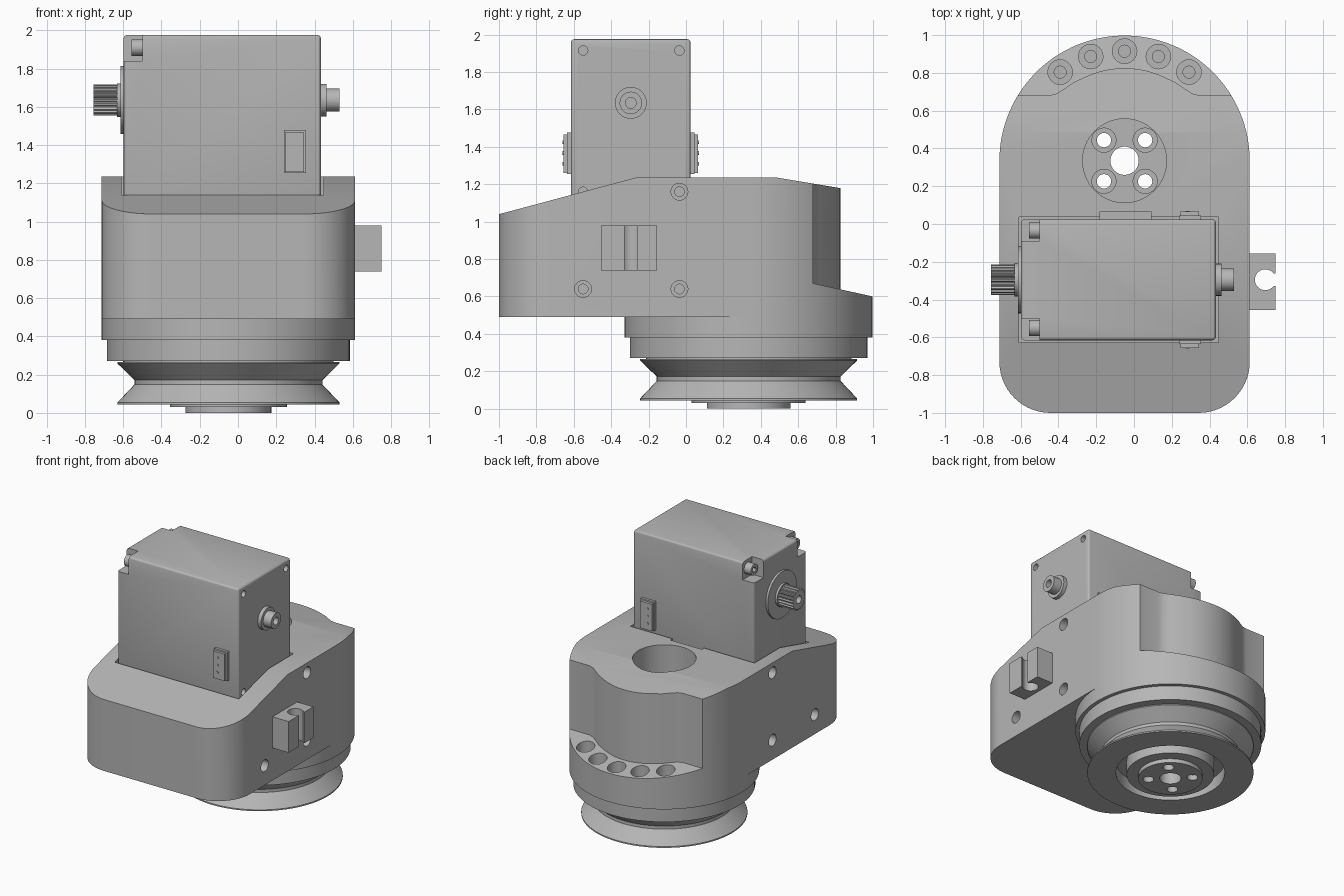
import bpy, bmesh
from math import sin, cos, pi, radians

cube = bpy.data.objects.get("Cube")
if cube:
    bpy.data.objects.remove(cube)

grey = bpy.data.materials.new("plain_grey")
grey.use_nodes = True
GREY = (0.47, 0.47, 0.47, 1)
grey.diffuse_color = GREY
grey.node_tree.nodes["Principled BSDF"].inputs["Base Color"].default_value = GREY

CX, CY = -0.05, 0.335      # axis of the wheel and rounded back
R = 0.6625                 # radius of the rounded back
BORE = 0.222
SY, SZ = -0.295, 1.635     # motor shaft axis
PLACE = {"x": lambda a, b, h: (h, a, b),
         "y": lambda a, b, h: (a, h, b),
         "z": lambda a, b, h: (a, b, h)}


def finish(name, bm):
    bmesh.ops.recalc_face_normals(bm, faces=bm.faces)
    mesh = bpy.data.meshes.new(name)
    bm.to_mesh(mesh)
    bm.free()
    mesh.materials.append(grey)
    ob = bpy.data.objects.new(name, mesh)
    bpy.context.collection.objects.link(ob)
    return ob


def prism(name, pts, axis, lo, hi):
    """Extrude a flat outline along an axis; lo may be a rule of (a, b)."""
    bm = bmesh.new()
    low = lo if callable(lo) else lambda a, b: lo
    v0 = [bm.verts.new(PLACE[axis](a, b, low(a, b))) for a, b in pts]
    v1 = [bm.verts.new(PLACE[axis](a, b, hi)) for a, b in pts]
    bm.faces.new(v0)
    bm.faces.new(v1)
    for i in range(len(pts)):
        j = (i + 1) % len(pts)
        bm.faces.new((v0[i], v0[j], v1[j], v1[i]))
    return finish(name, bm)


def arc(a, b, r, start=0, end=360, n=32):
    full = end - start == 360
    return [(a + r * cos(radians(start + (end - start) * i / n)),
             b + r * sin(radians(start + (end - start) * i / n)))
            for i in range(n if full else n + 1)]


def cyl(name, a, b, r, axis, lo, hi, n=32):
    return prism(name, arc(a, b, r, n=n), axis, lo, hi)


def box(name, x0, x1, y0, y1, z0, z1):
    return prism(name, [(x0, y0), (x1, y0), (x1, y1), (x0, y1)], "z", z0, z1)


def lathe(name, profile, n=96):
    """Spin a closed (radius, z) profile round the wheel axis."""
    bm = bmesh.new()
    rings = [[bm.verts.new((CX + r * cos(2 * pi * i / n), CY + r * sin(2 * pi * i / n), z))
              for r, z in profile] for i in range(n)]
    m = len(profile)
    for i in range(n):
        p, q = rings[i], rings[(i + 1) % n]
        for k in range(m):
            l = (k + 1) % m
            bm.faces.new((p[k], q[k], q[l], p[l]))
    return finish(name, bm)


def apply_modifiers(ob):
    dg = bpy.context.evaluated_depsgraph_get()
    ob.data = bpy.data.meshes.new_from_object(ob.evaluated_get(dg))
    ob.modifiers.clear()


def cut(ob, tool, operation="DIFFERENCE"):
    mod = ob.modifiers.new("cut", "BOOLEAN")
    mod.operation, mod.solver, mod.object = operation, "EXACT", tool
    bpy.context.view_layer.update()
    apply_modifiers(ob)
    bpy.data.objects.remove(tool)


def bevel(ob, width, segments=3):
    mod = ob.modifiers.new("bevel", "BEVEL")
    mod.width, mod.segments = width, segments
    bpy.context.view_layer.update()
    apply_modifiers(ob)


# Housing: rounded plan trimmed by the sloping side profile
left, right, fr = CX - R, CX + R, 0.27
plan = (arc(CX, CY, R, 0, 180, 64)
        + arc(left + fr, -1 + fr, fr, 180, 270, 14)
        + arc(right - fr, -1 + fr, fr, 270, 360, 14))
housing = prism("housing", plan, "z", 0.49, 1.4)
side = [(-1.1, 0.3), (1.1, 0.3), (1.1, 1.133), (0.82, 1.18),
        (0.49, 1.235), (-0.27, 1.235), (-1.1, 1.013)]
cut(housing, prism("trim", side, "x", -1, 1), "INTERSECT")

# Back notch with a sloping ledge
wing = [(0.9, 0.68), (0.4, 0.68), (0.36, 0.69), (0.32, 0.715), (0.27, 0.75)]
notch = ([(CX + d, y) for d, y in wing]
         + arc(CX, CY, 0.49, 63, 117, 20)
         + [(CX - d, y) for d, y in reversed(wing)]
         + [(CX - 0.9, 1.2), (CX + 0.9, 1.2)])
cut(housing, prism("notch", notch, "z", lambda a, b: 0.67 - 0.22 * (b - 0.68), 1.5))

# Ledge screw holes
for k in range(-2, 3):
    t = radians(90 + 18 * k)
    hx, hy = CX + 0.58 * cos(t), CY + 0.58 * sin(t)
    cut(housing, cyl("hole", hx, hy, 0.065, "z", 0.52, 0.9, 24))
    cut(housing, cyl("hole", hx, hy, 0.032, "z", 0.47, 0.9, 16))

# Central bore, motor pocket and cable slot
cut(housing, cyl("bore", CX, CY, BORE, "z", 0.3, 1.5, 64))
cut(housing, box("pocket", -0.61, 0.447, -0.627, 0.038, 1.08, 1.5))
cut(housing, box("slot", -0.18, 0.09, 0, 0.065, 0.6, 1.5))

# Stepped screw holes on both sides
for s in (-1, 1):
    for y, z in ((-0.55, 0.64), (-0.035, 0.64), (-0.035, 1.16)):
        for r, depth in ((0.045, 0.09), (0.026, 0.14)):
            ends = sorted((CX + s * (R - depth), CX + s * (R + 0.1)))
            cut(housing, cyl("hole", y, z, r, "x", *ends, 24))

# Collars and grooved wheel below
lathe("upper_collar", [(BORE, 0.38), (R, 0.38), (R, 0.49), (BORE, 0.49)], 128)
lathe("lower_collar", [(BORE, 0.27), (0.635, 0.27), (0.635, 0.38), (BORE, 0.38)])
lathe("grooved_wheel", [
    (BORE, 0.28), (0.55, 0.28), (0.55, 0.265), (0.58, 0.265), (0.58, 0.258),
    (0.492, 0.172), (0.492, 0.148), (0.58, 0.055), (0.58, 0.045), (0.38, 0.045),
    (0.38, 0.14), (0.305, 0.14), (0.305, 0.03), (BORE, 0.03)])
hub = cyl("wheel_hub", CX, CY, BORE + 0.002, "z", 0, 0.09, 64)
cut(hub, cyl("hole", CX, CY, 0.075, "z", -0.1, 0.2))
for sx in (-1, 1):
    for sy in (-1, 1):
        hx, hy = CX + sx * 0.109, CY + sy * 0.109
        cut(hub, cyl("hole", hx, hy, 0.064, "z", 0.04, 0.2, 24))
        cut(hub, cyl("hole", hx, hy, 0.038, "z", -0.1, 0.2, 24))

# Side clip with a keyhole slot
clip = box("side_clip", 0.6, 0.75, -0.455, -0.155, 0.74, 0.98)
cut(clip, cyl("hole", 0.695, SY, 0.055, "z", 0.6, 1.1))
cut(clip, box("slot", 0.7, 0.8, SY - 0.034, SY + 0.034, 0.6, 1.1))

# Motor case with corner notches and screws
case = box("motor_case", -0.598, 0.434, -0.616, 0.025, 1.07, 1.976)
bevel(case, 0.02)
for y, y0, y1 in ((-0.035, -0.09, 0.2), (-0.55, -0.8, -0.5)):
    cut(case, box("notch", -0.8, -0.5, y0, y1, 1.84, 2.2))
    screw = cyl("case_screw", y, 1.91, 0.043, "x", -0.557, -0.49, 24)
    cut(screw, cyl("hole", y, 1.91, 0.022, "x", -0.7, -0.525, 6))
    for z in (1.915, 1.16):
        cut(case, cyl("hole", y, z, 0.025, "x", 0.4, 0.6, 20))

# Toothed output shaft
cyl("shaft_flange", SY, SZ, 0.178, "x", -0.615, -0.58, 48)
cyl("shaft_collar", SY, SZ, 0.088, "x", -0.632, -0.6, 32)
teeth = 20
gear = []
for i in range(teeth * 4):
    r = 0.081 if i % 4 < 2 else 0.07
    t = 2 * pi * i / (teeth * 4)
    gear.append((SY + r * cos(t), SZ + r * sin(t)))
shaft = prism("toothed_shaft", gear, "x", -0.756, -0.6)
cut(shaft, cyl("hole", SY, SZ, 0.03, "x", -0.9, -0.66, 20))

# Rear pivot
cyl("pivot_flange", SY, SZ, 0.085, "x", 0.42, 0.463)
pivot = cyl("pivot_pin", SY, SZ, 0.06, "x", 0.42, 0.53)
cut(pivot, cyl("hole", SY, SZ, 0.029, "x", 0.48, 0.7, 20))

# Cable sockets on front and back of the case
for name, wall, s in (("front_socket", -0.616, -1), ("back_socket", 0.025, 1)):
    y0, y1 = sorted((wall - s * 0.03, wall + s * 0.02))
    socket = box(name, 0.24, 0.355, y0, y1, 1.255, 1.478)
    y0, y1 = sorted((wall, wall + s * 0.04))
    box(name + "_face", 0.245, 0.345, y0, y1, 1.26, 1.467)
    for z in (1.425, 1.367, 1.31):
        y0, y1 = sorted((wall, wall + s * 0.044))
        cyl("socket_pin", 0.283, z, 0.01, "y", y0, y1, 12)

# Smooth the round surfaces, keep edges crisp
for ob in bpy.context.view_layer.objects:
    ob.select_set(ob.type == "MESH")
bpy.context.view_layer.objects.active = housing
bpy.ops.object.shade_smooth_by_angle(angle=radians(25))
